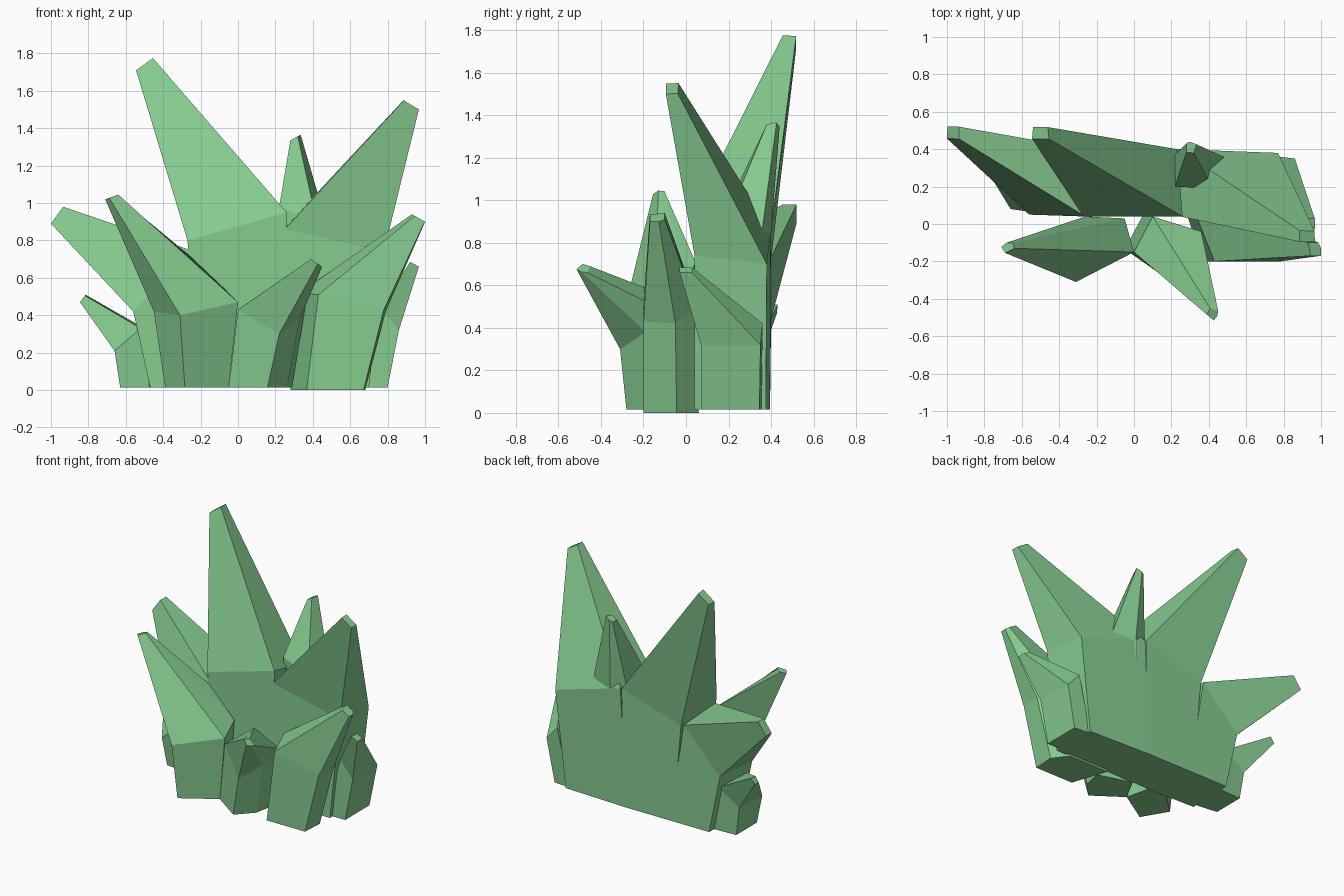
import bpy, bmesh

mat = bpy.data.materials.new("green_crystal")
mat.diffuse_color = (0.24, 0.60, 0.28, 1)


def crystal(name, shoulder, base, tip, z0=0.015):
    """Loft a flat-faced shard: footprint -> slanted shoulder ring -> small blunt tip.
    base = x0, x1, y0, y1;  tip = left x, left z, right x, right z, y0, y1"""
    xs = [p[0] for p in shoulder]
    ys = [p[1] for p in shoulder]
    uv = [((x - min(xs)) / (max(xs) - min(xs)), (y - min(ys)) / (max(ys) - min(ys)))
          for x, y, z in shoulder]
    mix = lambda a, b, t: a + (b - a) * t
    foot = [(mix(base[0], base[1], u), mix(base[2], base[3], v), z0) for u, v in uv]
    end = [(mix(tip[0], tip[2], u), mix(tip[4], tip[5], v), mix(tip[1], tip[3], u))
           for u, v in uv]
    bm = bmesh.new()
    rings = [[bm.verts.new(p) for p in ring] for ring in (foot, shoulder, end)]
    n = len(shoulder)
    for lo, hi in zip(rings, rings[1:]):
        for i in range(n):
            j = (i + 1) % n
            bm.faces.new((lo[i], lo[j], hi[j], hi[i]))
    bm.faces.new(rings[0][::-1])
    bm.faces.new(rings[-1])
    bmesh.ops.recalc_face_normals(bm, faces=bm.faces)
    me = bpy.data.meshes.new(name)
    bm.to_mesh(me)
    bm.free()
    me.materials.append(mat)
    bpy.context.collection.objects.link(bpy.data.objects.new(name, me))


# back row: two tall shards, a small one between them, one leaning far left
crystal("tall_left_crystal",
        [(-.27, .04, .80), (.26, .04, .95), (.23, .40, .86), (-.24, .40, .72)],
        (-.20, .25, .04, .395), (-.545, 1.71, -.455, 1.775, .455, .518))
crystal("tall_right_crystal",
        [(.25, .04, .86), (.78, .04, .74), (.77, .38, .70), (.24, .40, .86)],
        (.20, .70, .04, .395), (.885, 1.55, .967, 1.50, -.095, -.035))
crystal("small_back_crystal",
        [(.22, .20, .98), (.42, .19, .90), (.50, .35, .80), (.32, .40, .84), (.22, .37, .90)],
        (.22, .42, .20, .38), (.28, 1.335, .335, 1.365, .38, .44))
crystal("far_left_crystal",
        [(-.56, .05, .42), (-.26, .04, .75), (-.26, .40, .73), (-.55, .40, .44)],
        (-.47, -.15, .04, .395), (-1.0, .89, -.935, .98, .455, .52))

# front row
crystal("front_left_crystal",
        [(-.45, -.11, .42), (-.31, -.31, .40), (0, -.15, .47), (-.05, .03, .52), (-.26, .04, .72)],
        (-.39, -.05, -.28, .04), (-.71, 1.02, -.64, 1.045, -.155, -.10))
crystal("front_middle_crystal",
        [(0, -.15, .43), (.22, -.31, .30), (.33, -.19, .38), (.36, -.04, .45), (.10, .04, .50)],
        (-.05, .29, -.28, .04), (.39, .70, .45, .66, -.515, -.45))
crystal("front_right_crystal",
        [(.43, -.20, .51), (.78, -.20, .43), (.79, -.05, .42), (.70, .05, .50), (.33, .05, .52)],
        (.28, .68, -.20, .06), (.93, .94, 1.0, .90, -.17, -.10), 0)

# low side shards
crystal("low_right_crystal",
        [(.76, .07, .44), (.86, .07, .32), (.86, .35, .32), (.77, .36, .42)],
        (.66, .80, .07, .355), (.92, .685, .967, .66, -.03, .03))
crystal("low_left_crystal",
        [(-.66, .08, .21), (-.52, .06, .33), (-.50, .35, .33), (-.66, .34, .22)],
        (-.63, -.45, .08, .34), (-.845, .47, -.815, .51, .38, .43))
